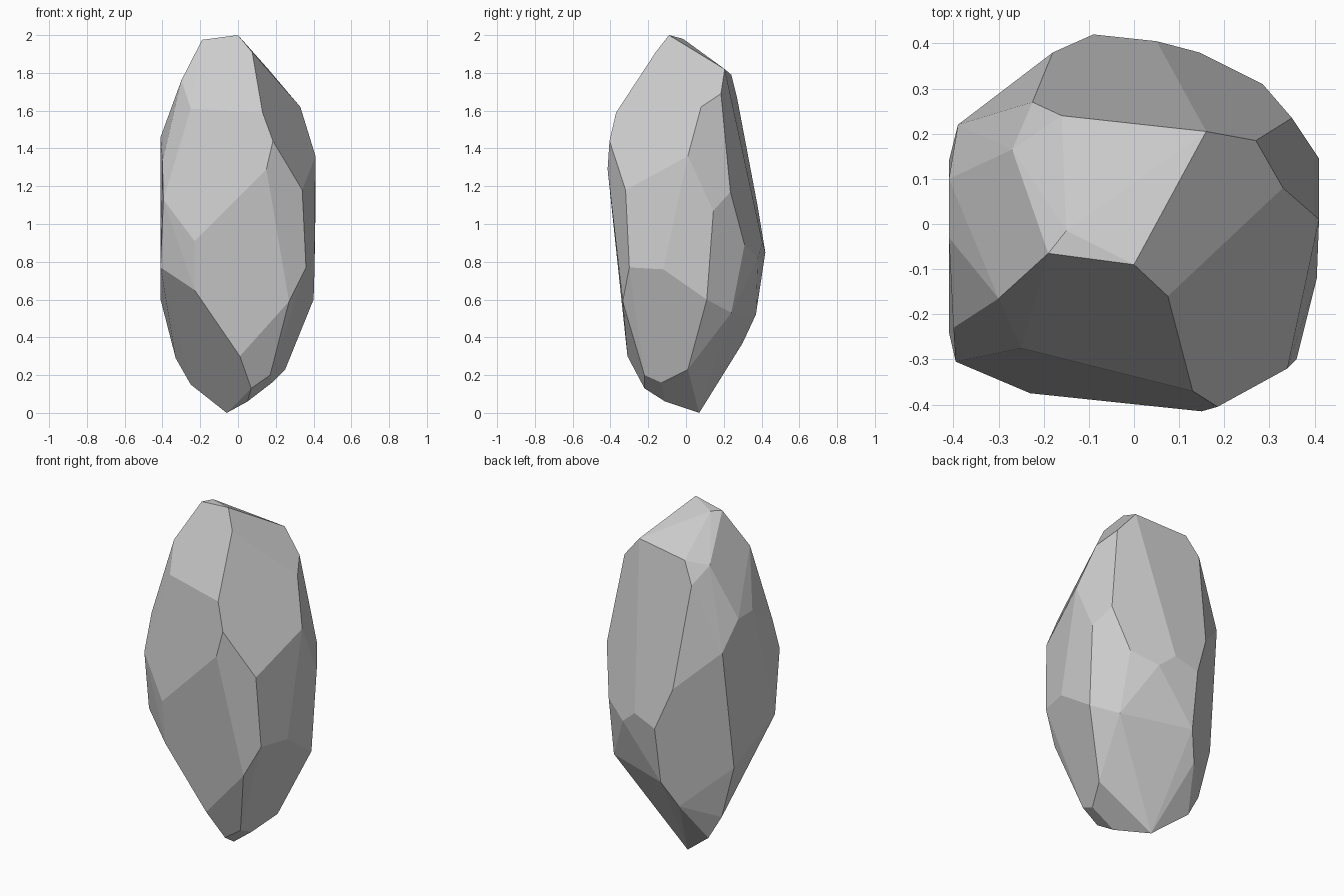
import bpy, bmesh, math

# Chiselled corners of the stone, grouped in bands from top to bottom
crown = [(0, -.09, 2), (-.19, -.065, 1.975), (-.15, -.015, 1.98),
         (.16, .205, 1.82), (-.16, .24, 1.79)]
shoulder = [(.075, -.16, 1.91), (.13, -.37, 1.59), (-.25, -.275, 1.61),
            (-.30, -.165, 1.76), (-.27, .165, 1.76), (-.225, .27, 1.67),
            (.33, .08, 1.62), (.27, .185, 1.69)]
upper = [(.185, -.405, 1.44), (.15, -.415, 1.29), (-.40, -.23, 1.33),
         (-.41, -.03, 1.46), (-.41, .10, 1.46), (-.39, .22, 1.30),
         (.41, .01, 1.36), (.34, -.32, 1.18), (-.395, -.305, 1.13)]
belt = [(.41, .145, 1.07), (.35, .235, 1.17), (-.18, .38, 1.09),
        (-.23, -.375, .91), (.285, .31, .89), (.05, .405, .90),
        (-.09, .42, .85), (.145, .38, .82), (.36, -.30, .77),
        (.405, -.12, .76), (-.41, -.24, .77)]
lower = [(-.23, -.345, .65), (.27, -.335, .59), (.40, .11, .60),
         (.30, .24, .53), (-.095, .37, .52), (-.41, .14, .60)]
base = [(.01, -.31, .30), (.17, -.22, .20), (.07, -.22, .13),
        (.18, -.13, .16), (.25, .01, .23), (.05, -.11, .06),
        (-.06, .07, 0), (-.165, .30, .37), (-.25, .15, .15), (-.33, .14, .29)]

# Wrap the corners in a convex skin and merge near-flat triangles into facets
bm = bmesh.new()
for band in (crown, shoulder, upper, belt, lower, base):
    for corner in band:
        bm.verts.new(corner)
bmesh.ops.convex_hull(bm, input=bm.verts)
bmesh.ops.delete(bm, geom=[v for v in bm.verts if not v.link_faces], context='VERTS')
bmesh.ops.dissolve_limit(bm, angle_limit=math.radians(4), verts=bm.verts, edges=bm.edges)
bmesh.ops.recalc_face_normals(bm, faces=bm.faces)

# Flat-shaded stone object
mesh = bpy.data.meshes.new("rock")
bm.to_mesh(mesh)
bm.free()
bpy.context.collection.objects.link(bpy.data.objects.new("rock", mesh))
